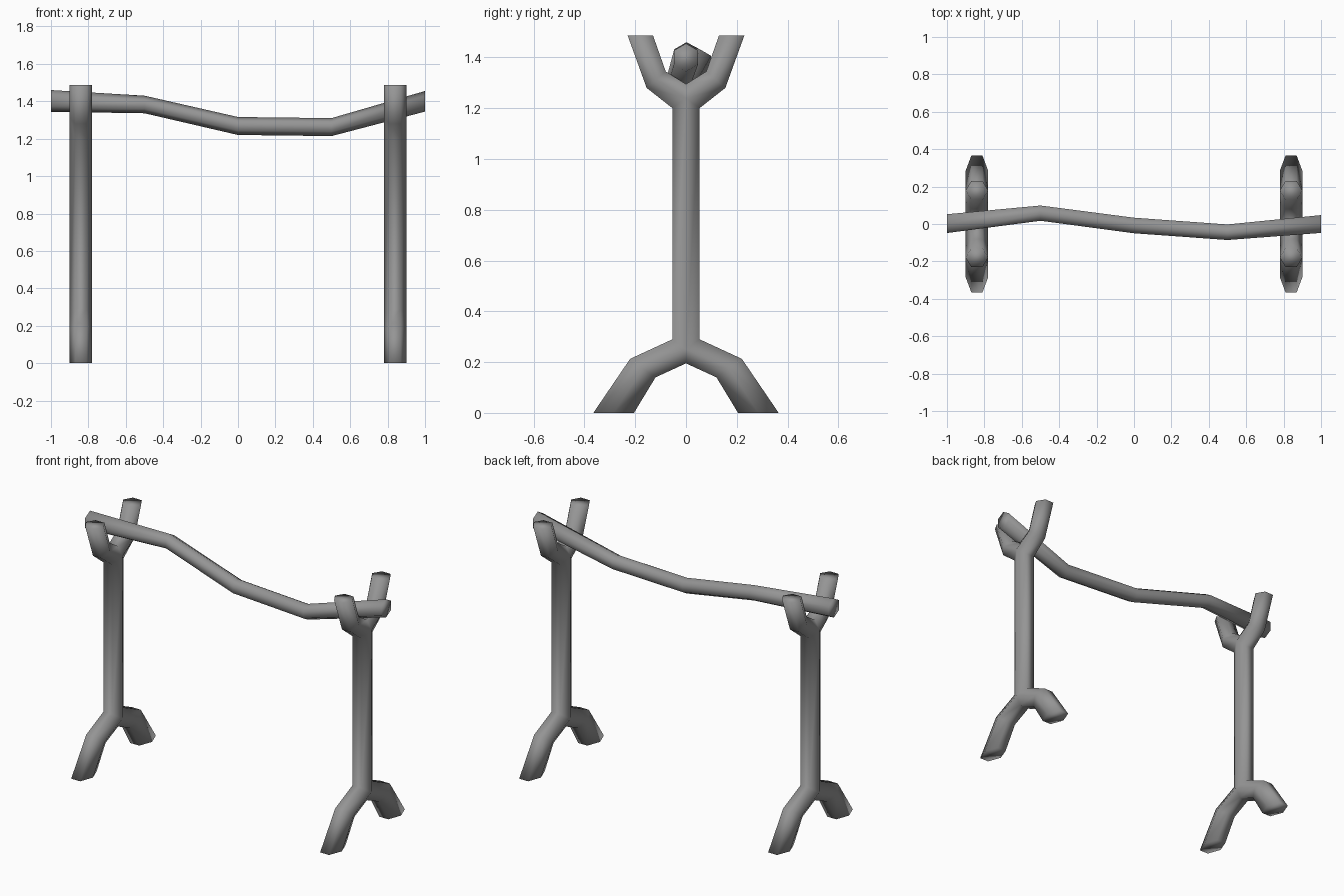
import bpy, bmesh
from math import sin, cos, pi
from mathutils import Vector

cube = bpy.data.objects.get("Cube")
if cube:
    bpy.data.objects.remove(cube)

grey = bpy.data.materials.new("weathered grey")
grey.use_nodes = True
colour = (0.3, 0.3, 0.3, 1)
grey.diffuse_color = colour
grey.node_tree.nodes["Principled BSDF"].inputs["Base Color"].default_value = colour

RADIUS = 0.06


def section(outer, inner, middle=None):
    """Six-sided section across the x axis, from outer and inner (y, z) edges."""
    if middle is None:
        middle = [(a + b) / 2 for a, b in zip(outer, inner)]
    half = RADIUS / 2
    return [Vector((x, *p)) for x, p in (
        (RADIUS, middle), (half, outer), (-half, outer),
        (-RADIUS, middle), (-half, inner), (half, inner))]


def add_tube(bm, rings, cap_end=False, cap_start=False):
    loops = [[bm.verts.new(p) for p in ring] for ring in rings]
    for a, b in zip(loops, loops[1:]):
        for i in range(6):
            j = (i + 1) % 6
            bm.faces.new((a[i], a[j], b[j], b[i]))
    if cap_start:
        bm.faces.new(loops[0])
    if cap_end:
        bm.faces.new(loops[-1])


def finish(bm, name):
    bmesh.ops.remove_doubles(bm, verts=bm.verts, dist=0.0005)
    bmesh.ops.recalc_face_normals(bm, faces=bm.faces)
    for face in bm.faces:
        face.smooth = True
    mesh = bpy.data.meshes.new(name)
    bm.to_mesh(mesh)
    bm.free()
    mesh.materials.append(grey)
    obj = bpy.data.objects.new(name, mesh)
    bpy.context.collection.objects.link(obj)
    return obj


# Forked supports: a post with two legs below and two prongs above
def support(name, x):
    bm = bmesh.new()
    w = 0.053
    add_tube(bm, [section((w, 0.29), (-w, 0.29), (0, 0.25)),
                  section((w, 1.2), (-w, 1.2), (0, 1.24))])
    for s in (1, -1):
        add_tube(bm, [section((s * w, 0.29), (0, 0.195), (0, 0.25)),
                      section((s * 0.22, 0.213), (s * 0.12, 0.14)),
                      section((s * 0.365, 0), (s * 0.205, 0))], cap_end=True)
        add_tube(bm, [section((s * w, 1.2), (0, 1.295), (0, 1.24)),
                      section((s * 0.155, 1.28), (s * 0.08, 1.345)),
                      section((s * 0.23, 1.487), (s * 0.13, 1.487))], cap_end=True)
    finish(bm, name).location.x = x


support("right_support", -0.84)
support("left_support", 0.84)

# Crooked crossbar resting in the forks: x, y, z, radius
path = [(-1, 0.002, 1.402, 0.058), (-0.5, 0.058, 1.383, 0.047),
        (0, -0.008, 1.268, 0.048), (0.5, -0.044, 1.262, 0.048),
        (1, 0, 1.4, 0.055)]
bm = bmesh.new()
add_tube(bm, [[Vector((x, y + r * sin(k * pi / 3), z + r * cos(k * pi / 3)))
               for k in range(6)] for x, y, z, r in path], True, True)
finish(bm, "crossbar")
